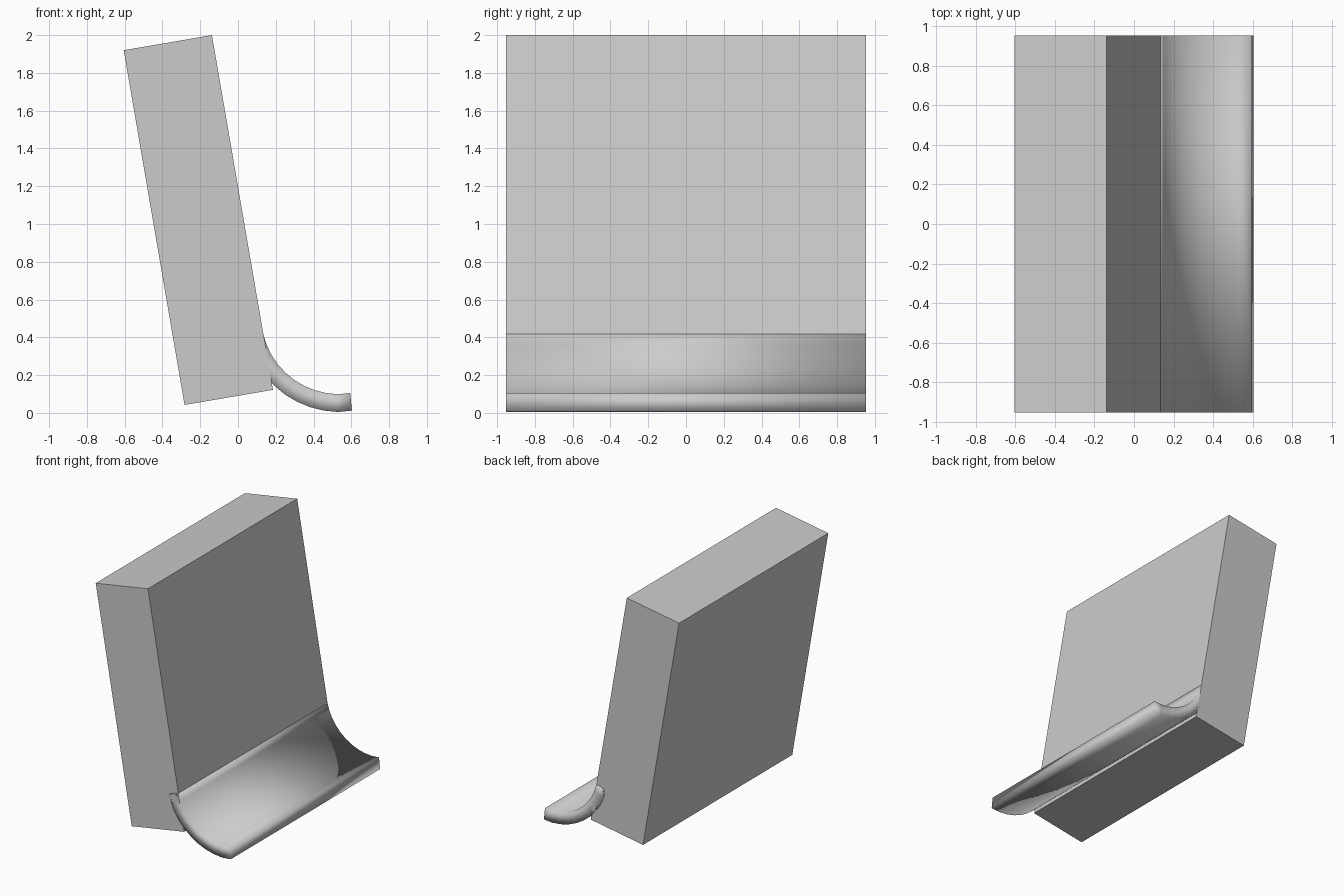
import bpy, bmesh, math

if "Cube" in bpy.data.objects:
    bpy.data.objects.remove(bpy.data.objects["Cube"])

HALF = 0.953


def extrude_profile(name, pts, strips, half, smooth):
    """Extrude an xz outline along y; strips lists the cap faces."""
    bm = bmesh.new()
    front = [bm.verts.new((x, -half, z)) for x, z in pts]
    back = [bm.verts.new((x, half, z)) for x, z in pts]
    n = len(pts)
    for i in range(n):
        j = (i + 1) % n
        bm.faces.new((front[i], front[j], back[j], back[i]))
    for s in strips:
        bm.faces.new([front[i] for i in s])
        bm.faces.new([back[i] for i in reversed(s)])
    bmesh.ops.recalc_face_normals(bm, faces=bm.faces)
    for f in bm.faces:
        f.smooth = smooth
    me = bpy.data.meshes.new(name)
    bm.to_mesh(me)
    bm.free()
    ob = bpy.data.objects.new(name, me)
    bpy.context.collection.objects.link(ob)
    return ob


# Leaning slab
slab = [(-0.283, 0.042), (0.185, 0.122), (-0.138, 2.0), (-0.605, 1.92)]
extrude_profile("leaning_slab", slab, [(0, 1, 2, 3)], HALF, False)

# Curved lip: thick arc, smooth shaded around its ends
CX, CZ, N = 0.525, 0.52, 10
START, END = math.radians(194.2), math.radians(279)


def arc(r0, r1):
    out = []
    for i in range(N + 1):
        t = i / N
        a = START + (END - START) * t
        r = r0 + (r1 - r0) * t
        out.append((CX + r * math.cos(a), CZ + r * math.sin(a)))
    return out


outer, inner = arc(0.492, 0.518), arc(0.404, 0.423)
outer[-1], inner[-1] = (0.603, 0.012), (0.594, 0.105)
last = 2 * N + 1
caps = [(i, i + 1, last - i - 1, last - i) for i in range(N)]
extrude_profile("curved_lip", outer + inner[::-1], caps, HALF, True)
